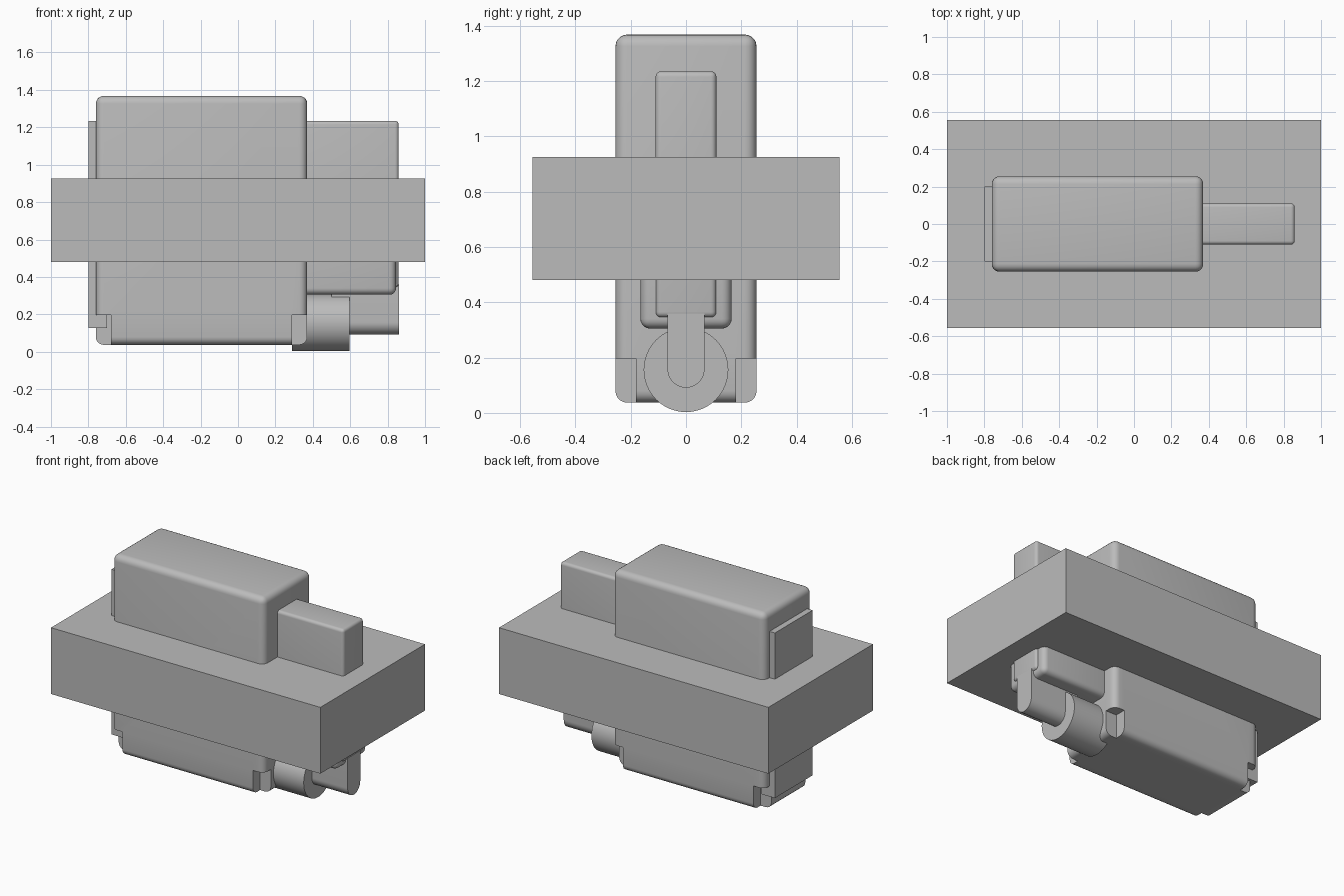
import bpy
import bmesh
import math
from mathutils import Vector

old = bpy.data.objects.get("Cube")
if old:
    bpy.data.objects.remove(old, do_unlink=True)

GREY = (0.5, 0.5, 0.5, 1.0)
mat = bpy.data.materials.new("plain grey")
mat.use_nodes = True
mat.diffuse_color = GREY
mat.node_tree.nodes["Principled BSDF"].inputs["Base Color"].default_value = GREY


def finish(name, bm):
    bmesh.ops.recalc_face_normals(bm, faces=bm.faces)
    mesh = bpy.data.meshes.new(name)
    bm.to_mesh(mesh)
    bm.free()
    mesh.materials.append(mat)
    ob = bpy.data.objects.new(name, mesh)
    bpy.context.collection.objects.link(ob)
    return ob


def activate(ob):
    bpy.ops.object.select_all(action='DESELECT')
    ob.select_set(True)
    bpy.context.view_layer.objects.active = ob


def smooth(ob):
    activate(ob)
    bpy.ops.object.shade_smooth_by_angle(angle=math.radians(30))


def box(name, x, y, z, radius=0.0):
    """Box from (min, max) ranges, with optional rounded edges."""
    bm = bmesh.new()
    bmesh.ops.create_cube(bm, size=1.0)
    for v in bm.verts:
        v.co = Vector([r[0] if c < 0 else r[1] for c, r in zip(v.co, (x, y, z))])
    if radius:
        bmesh.ops.bevel(bm, geom=bm.edges[:], offset=radius, segments=5,
                        profile=0.5, affect='EDGES')
    ob = finish(name, bm)
    if radius:
        smooth(ob)
    return ob


def extrude_x(name, outline, x0, x1):
    """Extrude a closed (y, z) outline along x."""
    bm = bmesh.new()
    face = bm.faces.new([bm.verts.new((x0, y, z)) for y, z in outline])
    ext = bmesh.ops.extrude_face_region(bm, geom=[face])
    verts = [g for g in ext["geom"] if isinstance(g, bmesh.types.BMVert)]
    bmesh.ops.translate(bm, verts=verts, vec=(x1 - x0, 0, 0))
    ob = finish(name, bm)
    smooth(ob)
    return ob


def arc(radius, z, start, end, steps):
    angles = [math.radians(start + (end - start) * i / steps) for i in range(steps + 1)]
    return [(radius * math.cos(a), z + radius * math.sin(a)) for a in angles]


# Wide middle slab
box("middle_slab", (-1, 1), (-0.555, 0.555), (0.48, 0.925))

# Tall rounded body with four notched lower corners
body = box("main_body", (-0.76, 0.37), (-0.255, 0.255), (0.037, 1.368), 0.042)
for xr in ((-0.9, -0.68), (0.29, 0.5)):
    for yr in ((-0.4, -0.18), (0.18, 0.4)):
        cutter = box("notch_cutter", xr, yr, (-0.2, 0.197))
        mod = body.modifiers.new("notch", 'BOOLEAN')
        mod.operation = 'DIFFERENCE'
        mod.solver = 'EXACT'
        mod.object = cutter
        activate(body)
        bpy.ops.object.modifier_apply(modifier=mod.name)
        bpy.data.objects.remove(cutter, do_unlink=True)
smooth(body)

# Flat plate on the end
box("end_plate", (-0.80, -0.70), (-0.2, 0.2), (0.127, 1.235))

# Arm on the other end, and the wider block around its foot
box("side_arm", (0.3, 0.859), (-0.11, 0.11), (0.345, 1.235), 0.02)
box("lower_block", (0.3, 0.845), (-0.165, 0.165), (0.305, 0.8), 0.035)

# Round barrel and the round-bottomed fin behind it
extrude_x("barrel", arc(0.153, 0.156, 0, 360, 64)[:-1], 0.29, 0.595)
extrude_x("fin", [(-0.067, 0.36)] + arc(0.067, 0.158, 180, 360, 24) + [(0.067, 0.36)],
          0.5, 0.861)
